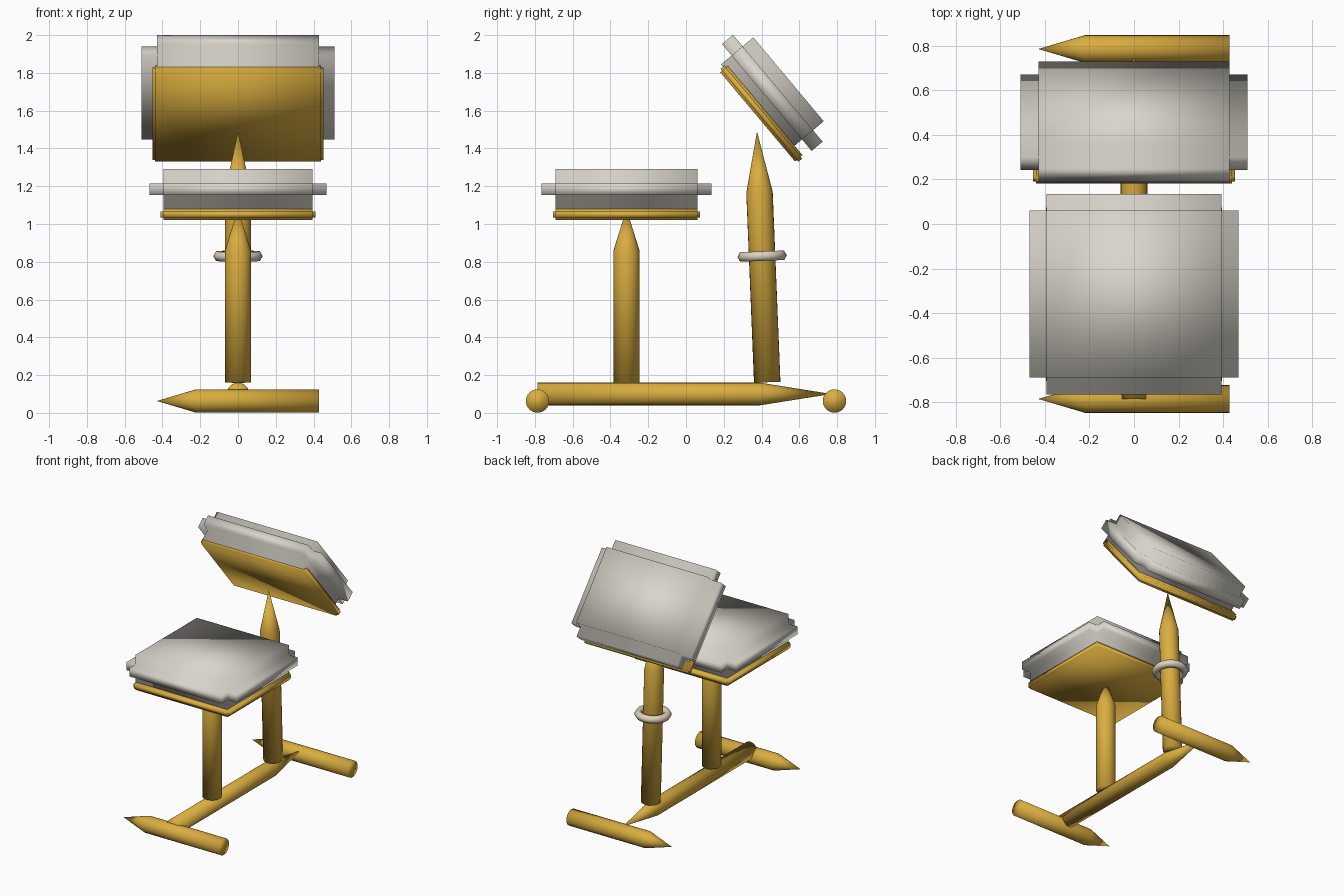
import bpy, bmesh, math
from mathutils import Vector, Matrix

if "Cube" in bpy.data.objects:
    bpy.data.objects.remove(bpy.data.objects["Cube"])


def material(name, rgb):
    m = bpy.data.materials.new(name)
    m.diffuse_color = (*rgb, 1)
    m.use_nodes = True
    m.node_tree.nodes["Principled BSDF"].inputs["Base Color"].default_value = m.diffuse_color
    return m


GOLD = material("golden wood", (0.70, 0.42, 0.05))
GREY = material("warm grey padding", (0.70, 0.67, 0.60))
CREAM = material("cream ring", (0.74, 0.64, 0.52))


def finish(name, bm, mat, matrix):
    """Turn a bmesh into a smooth shaded object."""
    bmesh.ops.recalc_face_normals(bm, faces=bm.faces[:])
    for f in bm.faces:
        f.smooth = True
    me = bpy.data.meshes.new(name)
    bm.to_mesh(me)
    bm.free()
    me.materials.append(mat)
    ob = bpy.data.objects.new(name, me)
    ob.matrix_world = matrix
    bpy.context.collection.objects.link(ob)
    return ob


def stake(name, start, tip, radius):
    """Round bar whose last quarter is sharpened to a point."""
    start, tip = Vector(start), Vector(tip)
    axis = tip - start
    body = axis.length * 0.757
    bm = bmesh.new()
    bmesh.ops.create_cone(bm, cap_ends=True, segments=24, radius1=radius, radius2=radius,
                          depth=body, matrix=Matrix.Translation((0, 0, body / 2)))
    top = max(bm.faces, key=lambda f: f.calc_center_median().z)
    centre = bmesh.ops.poke(bm, faces=[top])["verts"][0]
    centre.co.z = axis.length
    turn = axis.to_track_quat('Z', 'Y').to_matrix().to_4x4()
    return finish(name, bm, GOLD, Matrix.Translation(start) @ turn)


def notched_slab(name, centre, size, step, mat, tilt=0):
    """Box with square notches along all edges: a core with each face pushed out."""
    bm = bmesh.new()
    core = [s - 2 * step_i for s, step_i in zip(size, step)]
    bmesh.ops.create_cube(bm, size=1, matrix=Matrix.Diagonal((*core, 1)))
    faces = bmesh.ops.extrude_discrete_faces(bm, faces=bm.faces[:])["faces"]
    for f in faces:
        n = f.calc_center_median().normalized()
        push = Vector([n[i] * step[i] for i in range(3)])
        bmesh.ops.translate(bm, verts=f.verts[:], vec=push)
    return finish(name, bm, mat, Matrix.Translation(centre) @ Matrix.Rotation(tilt, 4, 'X'))


# Floor frame: two cross feet and a spine
for label, y in (("front", -0.786), ("back", 0.786)):
    stake(label + "_foot", (0.43, y, 0.063), (-0.43, y, 0.063), 0.062)
stake("base_spine", (0, -0.787, 0.10), (0, 0.77, 0.10), 0.06)

# Uprights
stake("seat_post", (0, -0.315, 0.16), (0, -0.315, 1.08), 0.07)
stake("back_post", (0, 0.43, 0.162), (0, 0.376, 1.49), 0.07)

# Seat
notched_slab("seat_board", (0, -0.315, 1.05), (0.82, 0.78, 0.06), (0.015,) * 3, GOLD)
notched_slab("seat_cushion", (0, -0.315, 1.184), (0.938, 0.90, 0.213), (0.075,) * 3, GREY)

# Tilted upper rest
TILT = math.radians(-50)
notched_slab("rest_board", (0, 0.399, 1.584), (0.906, 0.642, 0.052), (0.013,) * 3, GOLD, TILT)
notched_slab("rest_cushion", (0, 0.457, 1.694), (1.02, 0.738, 0.224), (0.08, 0.079, 0.074),
             GREY, TILT)

# Ring around the back post
bpy.ops.mesh.primitive_torus_add(major_segments=24, minor_segments=6,
                                 major_radius=0.102, minor_radius=0.029,
                                 location=(0, 0.403, 0.83),
                                 rotation=(math.radians(2.3), 0, 0))
ring = bpy.context.object
ring.name = "post_ring"
ring.data.materials.append(CREAM)
bpy.ops.object.shade_smooth()
